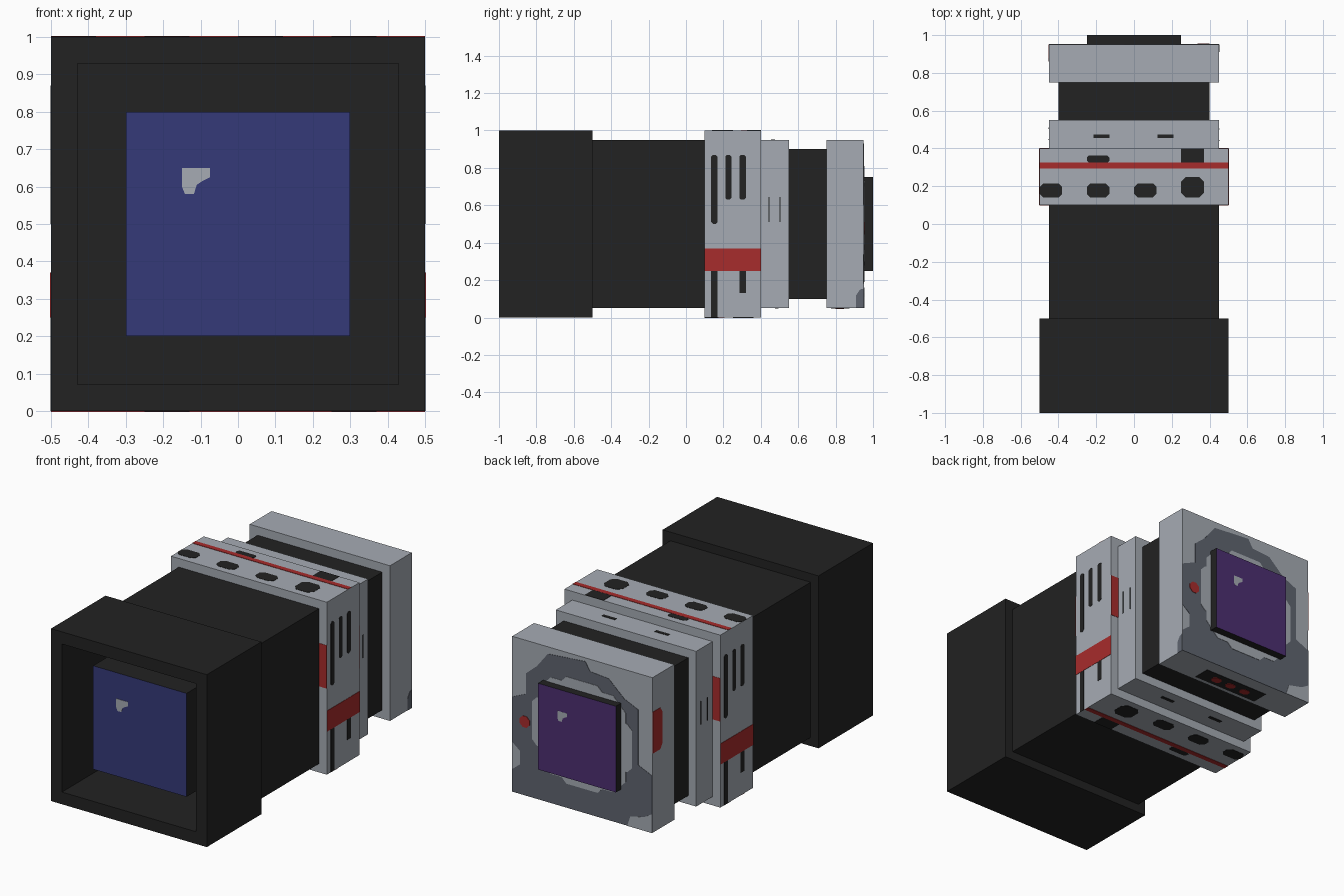
import bpy, bmesh
from mathutils import Vector

cube = bpy.data.objects.get("Cube")
if cube:
    bpy.data.objects.remove(cube, do_unlink=True)


def material(name, rgb):
    m = bpy.data.materials.new(name)
    m.use_nodes = True
    color = (*rgb, 1.0)
    m.diffuse_color = color
    bsdf = next(n for n in m.node_tree.nodes if n.type == 'BSDF_PRINCIPLED')
    bsdf.inputs["Base Color"].default_value = color
    bsdf.inputs["Roughness"].default_value = 0.8
    return m


black = material("black", (0.016, 0.016, 0.016))
grey = material("light_grey", (0.38, 0.41, 0.456))
slate = material("slate_grey", (0.115, 0.13, 0.16))
red = material("red", (0.39, 0.025, 0.025))
blue = material("blue_glass", (0.036, 0.042, 0.19))
purple = material("purple_glass", (0.074, 0.028, 0.168))


def finish(name, bm, mats):
    mesh = bpy.data.meshes.new(name)
    bmesh.ops.recalc_face_normals(bm, faces=bm.faces)
    bm.to_mesh(mesh)
    bm.free()
    for m in mats:
        mesh.materials.append(m)
    obj = bpy.data.objects.new(name, mesh)
    bpy.context.collection.objects.link(obj)
    return obj


def box_mesh(half, y0, y1):
    """Square block centred on the lens axis."""
    bm = bmesh.new()
    bmesh.ops.create_cube(bm, size=1)
    bmesh.ops.scale(bm, vec=(2 * half, y1 - y0, 2 * half), verts=bm.verts)
    bmesh.ops.translate(bm, vec=(0, (y0 + y1) / 2, 0.5), verts=bm.verts)
    return bm


def block(name, half, y0, y1, mat, end=None, end_dir=0):
    """Block whose end facing end_dir along y may have its own colour."""
    bm = box_mesh(half, y0, y1)
    bm.normal_update()
    if end:
        for f in bm.faces:
            f.material_index = int(f.normal.y * end_dir > 0.9)
    return finish(name, bm, [mat, end] if end else [mat])


def plate(name, outline, frame, mat, lift=0.003):
    """Thin painted plate; frame is (origin, u axis, v axis)."""
    origin, u, v = (Vector(c) for c in frame)
    n = u.cross(v)
    bm = bmesh.new()
    face = bm.faces.new([bm.verts.new(origin + u * a + v * b) for a, b in outline])
    ext = bmesh.ops.extrude_face_region(bm, geom=[face])
    top = [e for e in ext["geom"] if isinstance(e, bmesh.types.BMVert)]
    bmesh.ops.translate(bm, vec=n * lift, verts=top)
    return finish(name, bm, [mat])


def spot(u0, u1, v0, v1, c=0.0):
    """Rectangle with corners cut by c."""
    if c == 0:
        return [(u0, v0), (u1, v0), (u1, v1), (u0, v1)]
    return [(u0 + c, v0), (u1 - c, v0), (u1, v0 + c), (u1, v1 - c),
            (u1 - c, v1), (u0 + c, v1), (u0, v1 - c), (u0, v0 + c)]


X, Y, Z = Vector((1, 0, 0)), Vector((0, 1, 0)), Vector((0, 0, 1))


def top_bottom(half, mid):
    """Matching frames on the top and underside of a block."""
    return {"top": ((0, 0, 0.5 + half), X, Y),
            "bottom": ((0, 2 * mid, 0.5 - half), X, -Y)}


def sides(half, mid):
    """Matching frames on the left and right of a block."""
    return {"left": ((half, 0, 0), Y, Z),
            "right": ((-half, 2 * mid, 0), -Y, Z)}


# Hood with a deep square recess
bm = box_mesh(0.5, -1, -0.5)
bm.normal_update()
front = next(f for f in bm.faces if f.normal.y < -0.9)
bmesh.ops.inset_region(bm, faces=[front], thickness=0.1)
ext = bmesh.ops.extrude_face_region(bm, geom=[front])
inner = [e for e in ext["geom"] if isinstance(e, bmesh.types.BMVert)]
bmesh.ops.translate(bm, vec=(0, 0.48, 0), verts=inner)
if front.is_valid:
    bmesh.ops.delete(bm, geom=[front], context='FACES_ONLY')
finish("hood", bm, [black])

# Body blocks along the axis
block("front_glass", 0.3, -0.9, -0.52, black, blue, -1)
block("barrel", 0.45, -0.5, 0.1, black)
block("control_ring", 0.5, 0.1, 0.4, grey)
block("rear_ring", 0.45, 0.4, 0.55, grey)
block("neck", 0.4, 0.55, 0.75, black)
block("mount", 0.45, 0.75, 0.95, grey)
block("rear_glass", 0.25, 0.95, 1.0, black, purple, 1)

# Glints on both glass ends
glint = [(-0.15, 0.65), (-0.15, 0.6), (-0.142, 0.58), (-0.118, 0.58), (-0.11, 0.605),
         (-0.095, 0.615), (-0.075, 0.625), (-0.075, 0.65)]
plate("front_glint", glint, ((0, -0.9, 0), X, Z), grey, 0.002)
plate("rear_glint", [(a * 0.83, 0.5 + (b - 0.5) * 0.83) for a, b in glint],
      ((0, 0.9985, 0), -X, Z), grey, 0.002)

# Control ring: line and marks on top and underside
marks = [spot(-0.5, -0.38, 0.14, 0.215, 0.02), spot(-0.25, -0.13, 0.14, 0.215, 0.02),
         spot(0, 0.12, 0.14, 0.215, 0.02), spot(0.25, 0.37, 0.14, 0.25, 0.025),
         spot(-0.25, -0.13, 0.325, 0.362, 0.01), spot(0.25, 0.37, 0.325, 0.4)]
for side, frame in top_bottom(0.5, 0.25).items():
    plate(f"ring_line_{side}", spot(-0.5, 0.5, 0.295, 0.325), frame, red, 0.002)
    for i, m in enumerate(marks):
        plate(f"ring_mark_{side}_{i}", m, frame, black, 0.0015)

# Control ring: slots and red band on the sides
slots = [spot(0.135, 0.168, 0.5, 0.87, 0.01), spot(0.21, 0.243, 0.63, 0.87, 0.01),
         spot(0.285, 0.32, 0.63, 0.87, 0.01), spot(0.135, 0.168, 0, 0.25),
         spot(0.285, 0.32, 0.13, 0.25)]
for side, frame in sides(0.5, 0.25).items():
    plate(f"ring_band_{side}", spot(0.1, 0.4, 0.25, 0.37), frame, red, 0.002)
    for i, s in enumerate(slots):
        plate(f"ring_slot_{side}_{i}", s, frame, black, 0.0015)

# Control ring: red tabs on the front and back rims
for end, frame in {"front": ((0, 0.1, 0), X, Z), "back": ((0, 0.4, 0), -X, Z)}.items():
    for side, s in {"left": 1, "right": -1}.items():
        u0, u1 = sorted((0.45 * s, 0.5 * s))
        plate(f"ring_tab_{end}_{side}", spot(u0, u1, 0.5, 0.75), frame, red, 0.002)

# Rear ring: short dashes
for side, frame in top_bottom(0.45, 0.475).items():
    for i, u in enumerate((-0.215, 0.125)):
        plate(f"rear_dash_{side}_{i}", spot(u, u + 0.085, 0.455, 0.475), frame, black, 0.002)
for side, frame in sides(0.45, 0.475).items():
    for i, u in enumerate((0.44, 0.5)):
        plate(f"rear_tick_{side}_{i}", spot(u, u + 0.006, 0.51, 0.645), frame, black, 0.002)

# Mount back: slate patch, pale inner ring, pale corner and red dot
back = ((0, 0.95, 0), -X, Z)
patch = [(-0.45, 0.05), (0.45, 0.05), (0.45, 0.38), (0.36, 0.42), (0.36, 0.74),
         (0.27, 0.78), (0.17, 0.87), (0.05, 0.88), (0.02, 0.93), (-0.22, 0.91),
         (-0.29, 0.82), (-0.36, 0.76), (-0.36, 0.64), (-0.45, 0.6),
         (-0.45, 0.34), (-0.40, 0.3), (-0.40, 0.22), (-0.45, 0.18)]
plate("mount_patch", patch, back, slate, 0.002)
plate("mount_inner_bar", spot(-0.32, 0.32, 0.36, 0.64, 0.03), back, grey, 0.004)
plate("mount_inner_post", spot(-0.13, 0.13, 0.19, 0.81, 0.03), back, grey, 0.0042)
plate("mount_inner_pad", spot(-0.28, 0.28, 0.22, 0.78, 0.08), back, grey, 0.0038)
plate("mount_corner", [(0.29, 0.05), (0.45, 0.05), (0.45, 0.16), (0.4, 0.13), (0.31, 0.11)],
      back, grey, 0.004)
plate("mount_dot", spot(-0.4, -0.335, 0.445, 0.51, 0.02), back, red, 0.005)

# Mount sides: slate chip on the left, red tab on the right
left, right = sides(0.45, 0.85).values()
plate("mount_chip", [(0.91, 0.05), (0.95, 0.05), (0.95, 0.155), (0.93, 0.15), (0.91, 0.12)],
      left, slate, 0.002)
plate("mount_tab", [(0.75, 0.51), (0.82, 0.51), (0.84, 0.54), (0.84, 0.72),
                    (0.82, 0.75), (0.75, 0.75)], right, red, 0.002)

# Mount underside: contact plate with three red dots
under = top_bottom(0.45, 0.85)["bottom"]
plate("contact_plate", spot(-0.21, 0.21, 0.825, 0.925), under, black, 0.002)
for i in (-1, 0, 1):
    plate(f"contact_{i + 1}", spot(0.1 * i - 0.03, 0.1 * i + 0.03, 0.855, 0.9, 0.014),
          under, red, 0.004)
